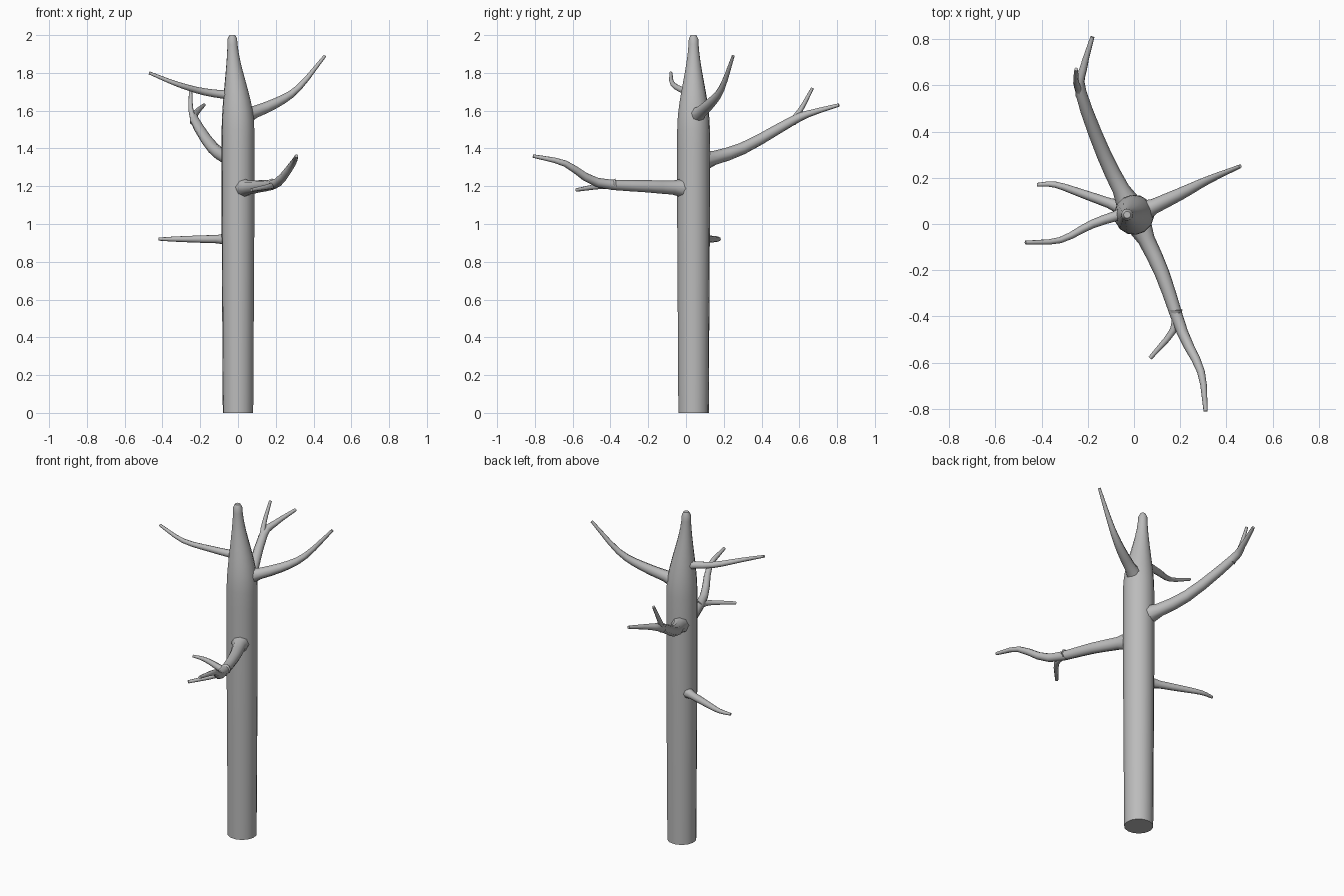
import bpy, bmesh, math
from mathutils import Vector

cube = bpy.data.objects.get("Cube")
if cube:
    bpy.data.objects.remove(cube, do_unlink=True)

bark = bpy.data.materials.new("grey_bark")
bark.use_nodes = True
bark.diffuse_color = (0.5, 0.5, 0.5, 1)
bark.node_tree.nodes["Principled BSDF"].inputs["Base Color"].default_value = bark.diffuse_color


def loft(name, points, radii, sides):
    """Loft round rings along the points and cap both ends."""
    bm = bmesh.new()
    last = len(points) - 1
    rings = []
    side = None
    for i, (point, radius) in enumerate(zip(points, radii)):
        along = (points[min(i + 1, last)] - points[max(i - 1, 0)]).normalized()
        if side is None:
            side = along.orthogonal()
        side = (side - along * side.dot(along)).normalized()
        other = along.cross(side)
        ring = []
        for k in range(sides):
            angle = math.tau * k / sides
            offset = side * math.cos(angle) + other * math.sin(angle)
            ring.append(bm.verts.new(point + offset * radius))
        rings.append(ring)
    for low, high in zip(rings, rings[1:]):
        for k in range(sides):
            n = (k + 1) % sides
            bm.faces.new((low[k], low[n], high[n], high[k]))
    bm.faces.new(rings[0][::-1])
    bm.faces.new(rings[-1])
    mesh = bpy.data.meshes.new(name)
    bm.to_mesh(mesh)
    bm.free()
    mesh.materials.append(bark)
    obj = bpy.data.objects.new(name, mesh)
    bpy.context.collection.objects.link(obj)
    bpy.ops.object.select_all(action="DESELECT")
    obj.select_set(True)
    bpy.context.view_layer.objects.active = obj
    bpy.ops.object.shade_smooth_by_angle(angle=math.radians(50))


def smooth_path(knots, steps):
    """Pass a smooth curve through the knots."""
    knots = [Vector(knot) for knot in knots]
    padded = [knots[0] * 2 - knots[1]] + knots + [knots[-1] * 2 - knots[-2]]
    points = []
    for before, start, end, after in zip(padded, padded[1:], padded[2:], padded[3:]):
        leave = (end - before) / 2
        arrive = (after - start) / 2
        for step in range(steps):
            t = step / steps
            ease = t * t * (3 - 2 * t)
            points.append(start.lerp(end, ease)
                          + leave * t * (1 - t) ** 2 - arrive * t * t * (1 - t))
    return points + [knots[-1]]


def branch(name, knots, base, tip):
    """A curved limb that tapers evenly and flares where it joins."""
    points = smooth_path(knots, 3)
    last = len(points) - 1
    radii = [base + (tip - base) * i / last for i in range(last + 1)]
    radii[0] *= 1.4
    loft(name, points, radii, 8)


# Trunk: swells slightly, then eases into a narrow, leaning, blunt tip
def trunk():
    heights = [0, 0.05, 0.5, 1, 1.4] + [1.5 + i / 20 for i in range(10)] + [1.98, 2]
    points, radii = [], []
    for z in heights:
        t = max(0, (z - 1.5) * 2)
        narrowing = t * t * (3 - 2 * t)
        points.append(Vector((-0.03 * narrowing, 0.04, z)))
        radii.append(0.081 + 0.006 * min(z, 1) - 0.062 * narrowing)
    radii[-1] *= 0.6
    loft("trunk", points, radii, 14)


trunk()

# Front branch with a low side twig
branch("front_branch", [
    (0.02, 0, 1.19), (0.12, -0.21, 1.2), (0.21, -0.47, 1.22),
    (0.29, -0.64, 1.32), (0.31, -0.81, 1.36)], 0.04, 0.009)
branch("front_twig", [
    (0.18, -0.37, 1.21), (0.17, -0.46, 1.2), (0.07, -0.58, 1.18)], 0.022, 0.009)

# Back branch with a rising twig
branch("back_branch", [
    (-0.02, 0.08, 1.33), (-0.13, 0.3, 1.4), (-0.23, 0.57, 1.55),
    (-0.22, 0.67, 1.59), (-0.18, 0.81, 1.63)], 0.04, 0.009)
branch("back_twig", [
    (-0.23, 0.56, 1.54), (-0.25, 0.61, 1.61), (-0.25, 0.67, 1.72)], 0.018, 0.008)

# Upper left branch
branch("left_branch", [
    (0.03, 0.05, 1.57), (0.2, 0.13, 1.64), (0.32, 0.19, 1.72),
    (0.46, 0.25, 1.89)], 0.036, 0.008)

# Upper and lower right branches
branch("upper_right_branch", [
    (-0.03, 0.05, 1.68), (-0.18, 0, 1.7), (-0.32, -0.07, 1.74),
    (-0.47, -0.08, 1.8)], 0.024, 0.008)
branch("lower_right_branch", [
    (-0.05, 0.07, 0.92), (-0.22, 0.13, 0.92), (-0.34, 0.17, 0.92),
    (-0.42, 0.17, 0.92)], 0.024, 0.008)
